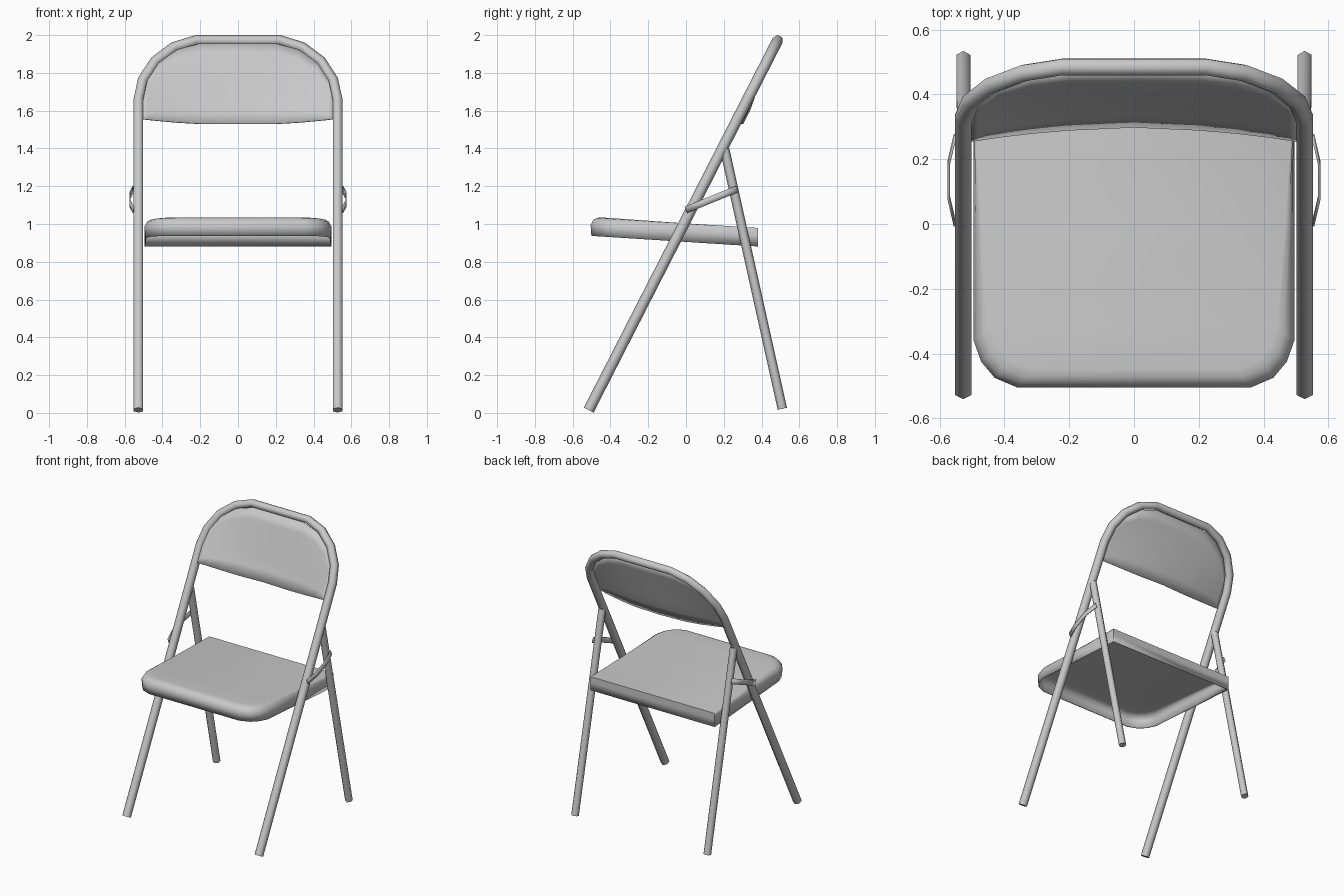
import bpy, bmesh, math
from mathutils import Vector

if "Cube" in bpy.data.objects:
    bpy.data.objects.remove(bpy.data.objects["Cube"])

GREY = (0.58, 0.58, 0.58, 1)
metal = bpy.data.materials.new("grey_metal")
metal.use_nodes = True
metal.diffuse_color = GREY
metal.node_tree.nodes["Principled BSDF"].inputs["Base Color"].default_value = GREY


def finish(name, bm, angle=50):
    bmesh.ops.recalc_face_normals(bm, faces=bm.faces)
    mesh = bpy.data.meshes.new(name)
    bm.to_mesh(mesh)
    bm.free()
    mesh.materials.append(metal)
    obj = bpy.data.objects.new(name, mesh)
    bpy.context.collection.objects.link(obj)
    bpy.ops.object.select_all(action="DESELECT")
    obj.select_set(True)
    bpy.context.view_layer.objects.active = obj
    bpy.ops.object.shade_smooth_by_angle(angle=math.radians(angle))
    return obj


def bridge(bm, a, b, closed=True):
    count = len(a) if closed else len(a) - 1
    for i in range(count):
        j = (i + 1) % len(a)
        bm.faces.new((a[i], a[j], b[j], b[i]))


def thicken(obj, amount, offset):
    mod = obj.modifiers.new("thickness", "SOLIDIFY")
    mod.thickness, mod.offset = amount, offset


def tube(name, path, radius, normal, sides=6):
    """Sweep a polygon along a path lying in the plane with this normal."""
    bm = bmesh.new()
    path = [Vector(p) for p in path]
    rings = []
    for i, p in enumerate(path):
        t = (path[min(i + 1, len(path) - 1)] - path[max(i - 1, 0)]).normalized()
        side = t.cross(normal).normalized()
        turns = [math.tau * k / sides for k in range(sides)]
        rings.append([bm.verts.new(p + radius * (math.cos(a) * normal + math.sin(a) * side))
                      for a in turns])
    for a, b in zip(rings, rings[1:]):
        bridge(bm, a, b)
    bm.faces.new(rings[0])
    bm.faces.new(rings[-1])
    return finish(name, bm, 65)


# Leaning plane shared by the main frame and the backrest
SLOPE = 0.511


def lean(z):
    return -0.515 + SLOPE * (z - 0.015)


# Main frame: front legs and top hoop in one bent tube
half = [(0.527, 0.015), (0.527, 1.66), (0.505, 1.76), (0.44, 1.86), (0.34, 1.935), (0.22, 1.972)]
outline = half + [(-x, z) for x, z in reversed(half)]
tube("main_frame", [(x, lean(z), z) for x, z in outline], 0.029,
     Vector((0, -1, SLOPE)).normalized())

# Rear legs and folding braces
for s, side in ((1, "left"), (-1, "right")):
    foot, top = Vector((s * 0.527, 0.51, 0.022)), Vector((s * 0.524, 0.205, 1.395))
    axis = (top - foot).normalized()
    tube(side + "_rear_leg", [foot, top], 0.025, axis.cross(Vector((1, 0, 0))).normalized())

    bm = bmesh.new()
    start, end = Vector((0, 0.0, 1.075)), Vector((0, 0.27, 1.185))
    across = (end - start).cross(Vector((1, 0, 0))).normalized() * 0.018
    rows = []
    for f, x in ((0, 0.553), (0.3, 0.572), (0.7, 0.572), (1, 0.553)):
        p = start.lerp(end, f) + Vector((s * x, 0, 0))
        rows.append([bm.verts.new(p - across), bm.verts.new(p + across)])
    for a, b in zip(rows, rows[1:]):
        bridge(bm, a, b, False)
    thicken(finish(side + "_brace", bm), 0.007, 0)

# Backrest: thin sheet filling the hoop, bowed backwards along its lower part
bm = bmesh.new()
edge = [(0.2, 1.955, 1.53), (0.32, 1.922, 1.537), (0.42, 1.855, 1.546),
        (0.48, 1.76, 1.552), (0.502, 1.66, 1.555)]
columns = [(-x, t, b) for x, t, b in reversed(edge)] + [(0, 1.955, 1.53)] + edge
strips = []
for x, top, bottom in columns:
    strip = []
    for k in range(7):
        z = bottom + (top - bottom) * k / 6
        bow = max(0, 1 - (x / 0.5) ** 2) * min(1, (1.96 - z) / 0.36)
        strip.append(bm.verts.new((x, lean(z) - 0.015 + 0.056 * bow, z)))
    strips.append(strip)
for a, b in zip(strips, strips[1:]):
    bridge(bm, a, b, False)
thicken(finish("backrest", bm), 0.006, 0)

# Seat: open-bottomed pan, rounded at the front, square at the rear
bm = bmesh.new()
corner = [(0.495, 0.38), (0.495, 0), (0.495, -0.36), (0.472, -0.425), (0.43, -0.475), (0.36, -0.505)]
plan = corner + [(-x, y) for x, y in reversed(corner)]
rings = []
for drop, inset in ((-0.098, 0.004), (-0.04, 0), (-0.014, 0.014), (-0.003, 0.032), (0, 0.055)):
    ring = []
    for x, y in plan:
        fade = min(1, (0.38 - y) / 0.74)
        px = x * (1 - inset * fade / 0.5)
        py = y + inset * fade * min(1, max(0, -y / 0.5))
        ring.append(bm.verts.new((px, py, 1.035 - 0.063 * (y + 0.505) + drop)))
    rings.append(ring)
for a, b in zip(rings, rings[1:]):
    bridge(bm, a, b)
n = len(plan)
for i in range(n // 2 - 1):
    r = rings[-1]
    bm.faces.new((r[i], r[i + 1], r[n - 2 - i], r[n - 1 - i]))
thicken(finish("seat_pan", bm), 0.006, -1)
